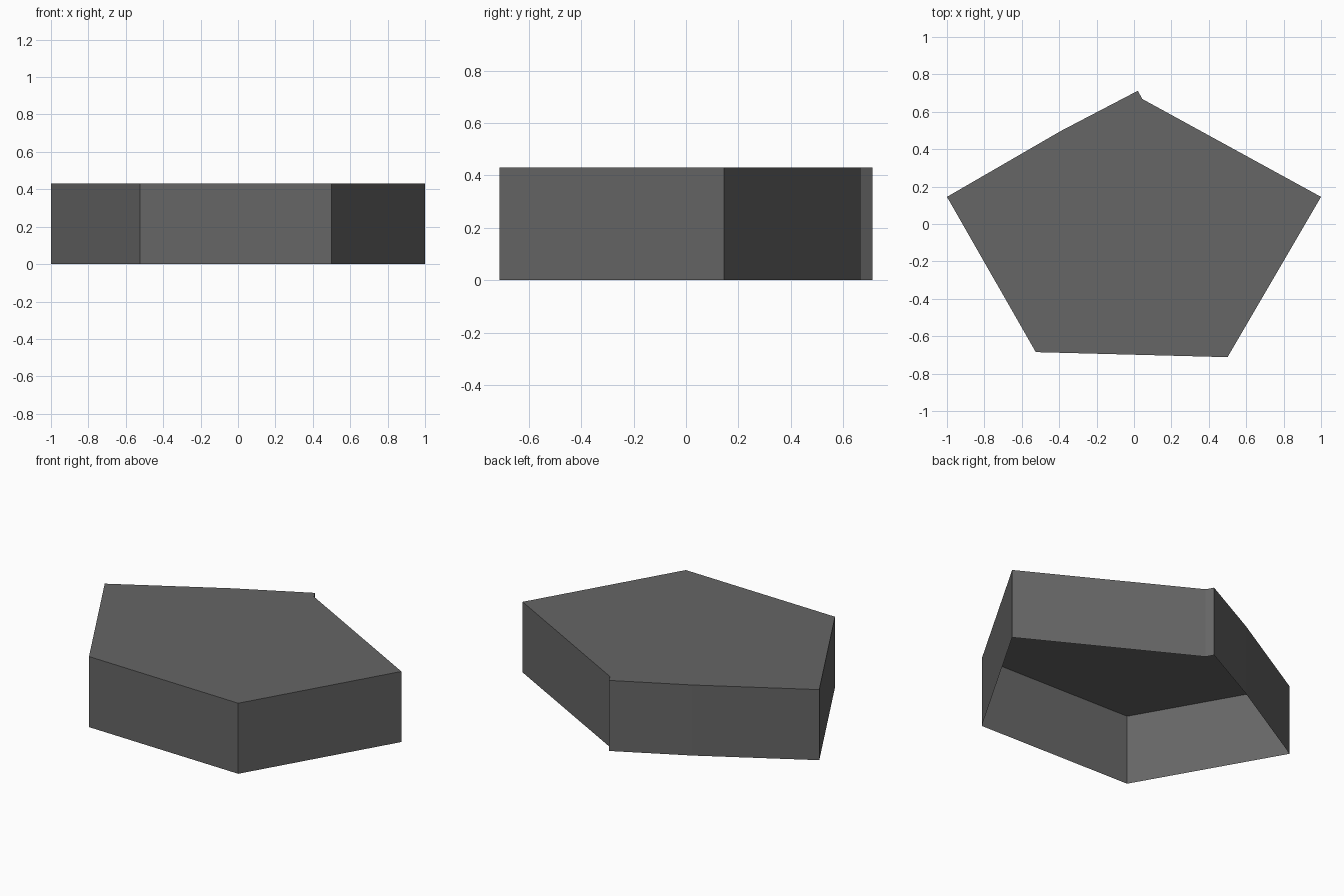
import bpy, bmesh

if "Cube" in bpy.data.objects:
    bpy.data.objects.remove(bpy.data.objects["Cube"])

HEIGHT = 0.43
# Outline seen from above, counter-clockwise, with the small jog at the back corner
OUTLINE = [(-0.525, -0.685), (0.50, -0.712), (1.0, 0.145), (0.045, 0.668),
           (0.02, 0.712), (-0.39, 0.498), (-1.0, 0.145)]

# Dark grey paint
grey = bpy.data.materials.new("dark grey")
grey.diffuse_color = (0.133, 0.133, 0.133, 1.0)
grey.use_nodes = True
grey.node_tree.nodes["Principled BSDF"].inputs["Base Color"].default_value = grey.diffuse_color

# Open-bottomed shell: a flat roof with a wall under each edge
bm = bmesh.new()
top = [bm.verts.new((x, y, HEIGHT)) for x, y in OUTLINE]
base = [bm.verts.new((x, y, 0)) for x, y in OUTLINE]
bm.faces.new(top)
for i in range(len(OUTLINE)):
    j = (i + 1) % len(OUTLINE)
    bm.faces.new((base[i], base[j], top[j], top[i]))

mesh = bpy.data.meshes.new("pentagon_shell")
bm.to_mesh(mesh)
bm.free()
mesh.materials.append(grey)
shell = bpy.data.objects.new("pentagon_shell", mesh)
bpy.context.collection.objects.link(shell)
